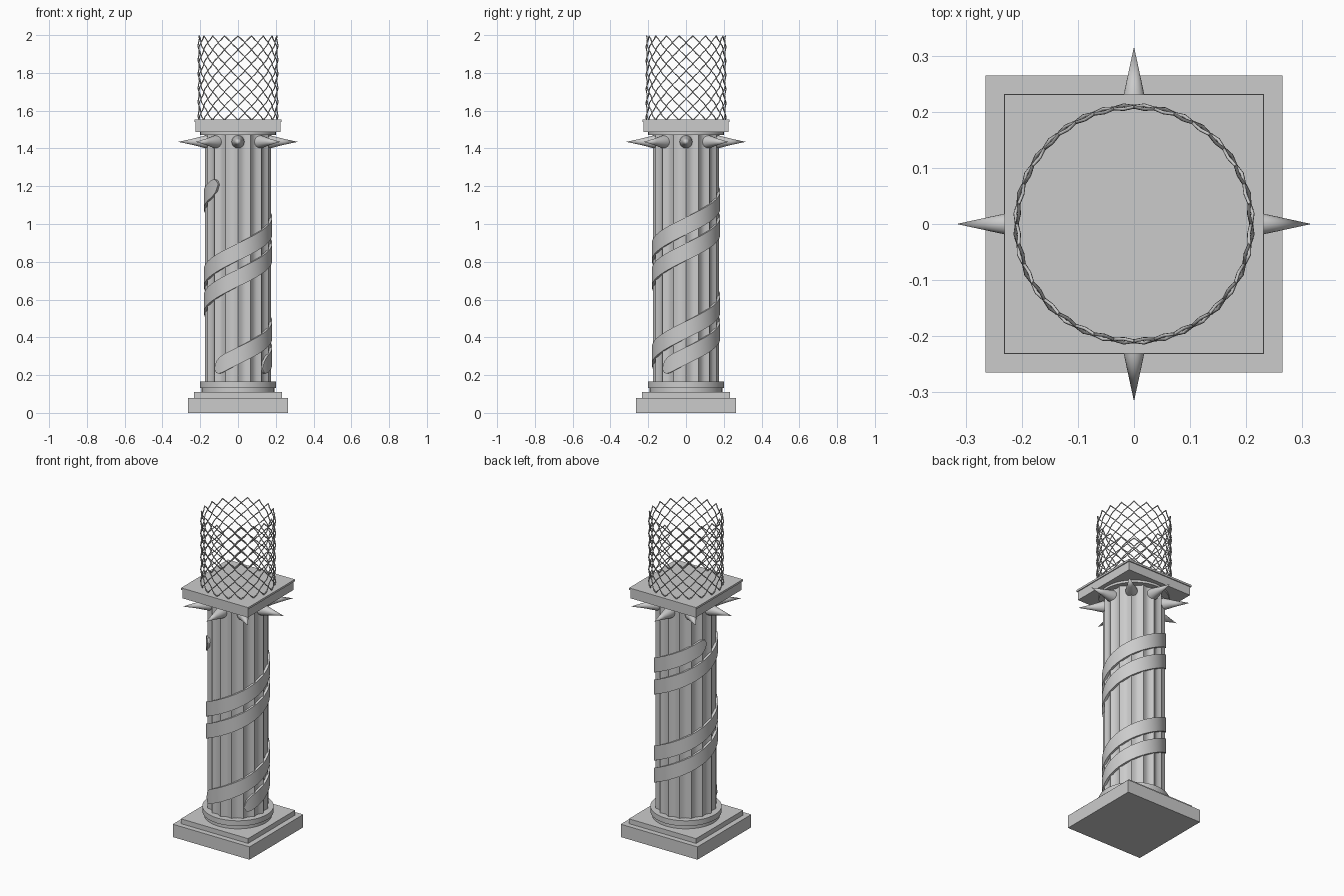
import bpy, bmesh
from math import sin, cos, pi, radians, sqrt
from mathutils import Vector

if "Cube" in bpy.data.objects:
    bpy.data.objects.remove(bpy.data.objects["Cube"])


def make(name, verts, faces, smooth=True):
    me = bpy.data.meshes.new(name)
    me.from_pydata(verts, [], faces)
    bm = bmesh.new()
    bm.from_mesh(me)
    bmesh.ops.recalc_face_normals(bm, faces=bm.faces)
    bm.to_mesh(me)
    bm.free()
    ob = bpy.data.objects.new(name, me)
    bpy.context.collection.objects.link(ob)
    if smooth:
        bpy.ops.object.select_all(action='DESELECT')
        ob.select_set(True)
        bpy.context.view_layer.objects.active = ob
        bpy.ops.object.shade_smooth_by_angle(angle=radians(35))
    return ob


def prism(name, outline, z0, z1, smooth=True):
    n = len(outline)
    verts = [(x, y, z) for z in (z0, z1) for x, y in outline]
    faces = [(i, (i + 1) % n, n + (i + 1) % n, n + i) for i in range(n)]
    faces += [tuple(range(n))[::-1], tuple(range(n, 2 * n))]
    return make(name, verts, faces, smooth)


def slab(name, h, z0, z1):
    return prism(name, [(-h, -h), (h, -h), (h, h), (-h, h)], z0, z1, False)


def disc(name, r, z0, z1, n=48):
    return prism(name, [(r * cos(2 * pi * i / n), r * sin(2 * pi * i / n)) for i in range(n)], z0, z1)


# stepped base and capital
slab("plinth", 0.265, 0, 0.08)
slab("plinth_step", 0.232, 0.08, 0.11)
disc("base_ring_lower", 0.192, 0.11, 0.132)
disc("base_ring_upper", 0.202, 0.132, 0.165)
disc("capital_ring", 0.20, 1.472, 1.488)
slab("capital_block", 0.225, 1.486, 1.54)
slab("capital_top", 0.231, 1.54, 1.552)

# shaft with sixteen scooped flutes
FLUTES, SUB = 16, 6
outline = []
for i in range(FLUTES * SUB):
    a = 2 * pi * i / (FLUTES * SUB)
    r = 0.175 - 0.014 * sin(pi * (i % SUB) / SUB)
    outline.append((r * cos(a), r * sin(a)))
prism("fluted_shaft", outline, 0.16, 1.475)

# ring of spikes
for k in range(8):
    a = k * pi / 4
    out, side, up = Vector((cos(a), sin(a), 0)), Vector((-sin(a), cos(a), 0)), Vector((0, 0, 1))
    c = Vector((0, 0, 1.435))
    n = 16
    verts = []
    for d, r in ((0.15, 0.034), (0.172, 0.034), (0.235, 0.0175)):
        for j in range(n):
            t = 2 * pi * j / n
            verts.append(c + out * d + side * r * cos(t) + up * r * sin(t))
    verts.append(c + out * 0.316)
    faces = [(m * n + j, m * n + (j + 1) % n, (m + 1) * n + (j + 1) % n, (m + 1) * n + j)
             for m in range(2) for j in range(n)]
    faces += [(2 * n + j, 2 * n + (j + 1) % n, 3 * n) for j in range(n)]
    faces.append(tuple(range(n)))
    make(f"spike_{k + 1}", verts, faces)


# spiral bands with rounded ends
def band(name, a0, a1, z_start, pitch=0.55, half=0.046, r_in=0.166, r_out=0.181):
    n = 140
    verts, faces = [], []
    cap = 18.0
    for i in range(n + 1):
        a = a0 + (a1 - a0) * i / n
        z = z_start + (a - a0) / 360 * pitch
        e = min(1.0, min(a - a0, a1 - a) / cap)
        h = half * max(0.05, sqrt(max(0, 1 - (1 - e) ** 2)))
        t = radians(a)
        for r, dz in ((r_in, -h), (r_out, -h), (r_out, h), (r_in, h)):
            verts.append((r * cos(t), r * sin(t), z + dz))
    for i in range(n):
        for j in range(4):
            k = (j + 1) % 4
            faces.append((4 * i + j, 4 * i + k, 4 * i + 4 + k, 4 * i + 4 + j))
    faces += [(0, 1, 2, 3), tuple(4 * n + j for j in range(4))]
    make(name, verts, faces)


band("spiral_band_1", -134, 526, 0.235)
band("spiral_band_2", -44, 594, 0.235)

# chain-link cage: interlocked zigzag wires around a cylinder
WIRES, ROWS = 36, 6
Z0, Z1, R = 1.55, 1.997, 0.209
cu = bpy.data.curves.new("wire_cage", 'CURVE')
cu.dimensions = '3D'
cu.bevel_depth = 0.0032
cu.bevel_resolution = 1
cu.use_fill_caps = True
step = 2 * pi / WIRES
for w in range(WIRES):
    pts = []
    phase = w % 2
    for i in range(4 * ROWS + 1):
        z = Z0 + (Z1 - Z0) * i / (4 * ROWS)
        s = (0, 1, 0, -1)[(i + 1) % 4]            # side of the zigzag
        if phase:
            s = -s
        d = 0.0
        if s == 0:                                # strokes pass in front, then behind
            d = 0.0035 if i % 4 == 1 else -0.0035
        a = (w + 0.5) * step + s * (step / 2 + 0.006)
        pts.append(((R + d) * cos(a), (R + d) * sin(a), z, 1))
    sp = cu.splines.new('POLY')
    sp.points.add(len(pts) - 1)
    for p, co in zip(sp.points, pts):
        p.co = co
bpy.context.collection.objects.link(bpy.data.objects.new("wire_cage", cu))
